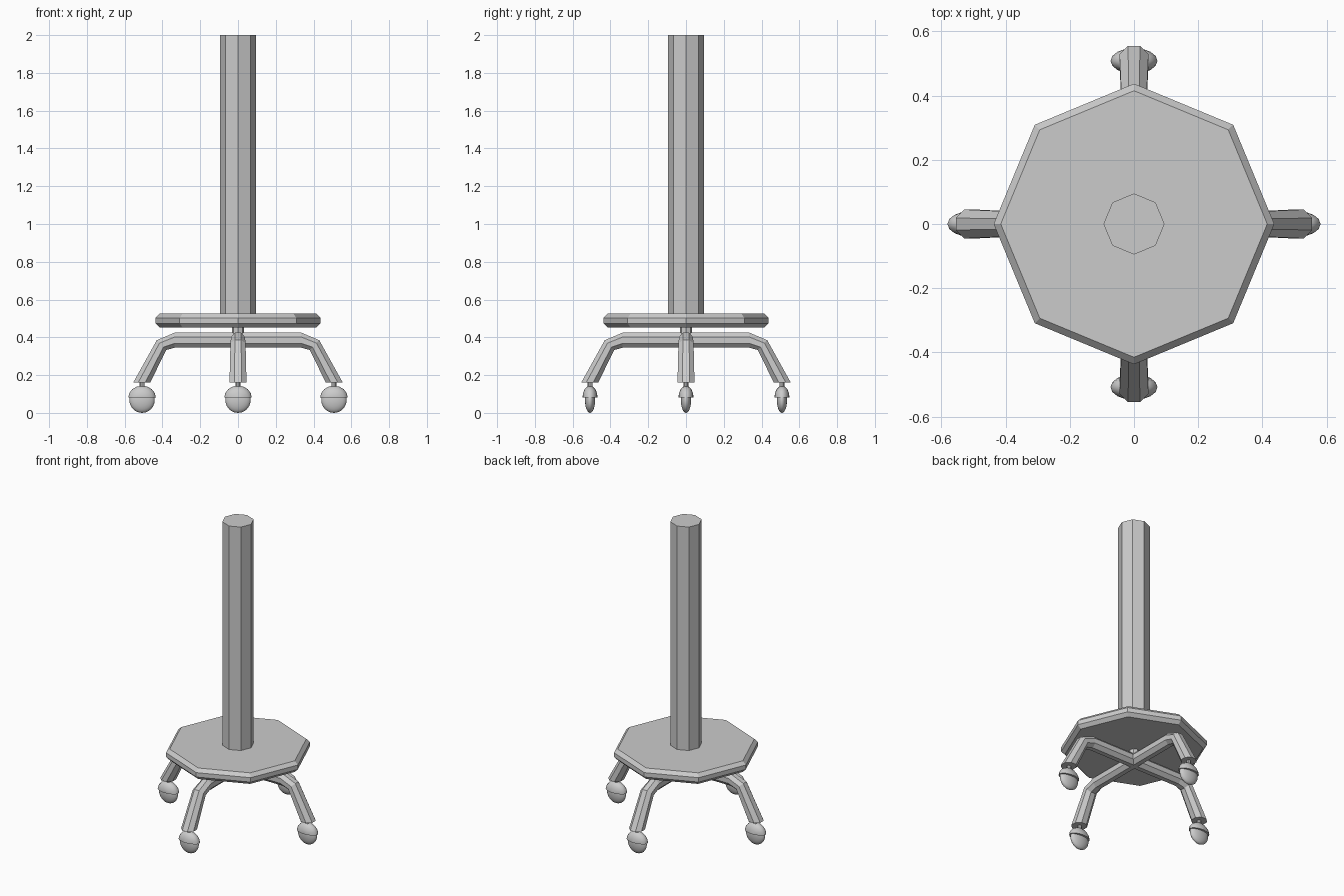
import bpy
import bmesh
from math import cos, sin, pi, radians
from mathutils import Matrix

cube = bpy.data.objects.get("Cube")
if cube:
    bpy.data.objects.remove(cube, do_unlink=True)

# One plain grey for the whole model
grey = bpy.data.materials.new("plain_grey")
grey.use_nodes = True
colour = (0.6, 0.6, 0.6, 1)
grey.diffuse_color = colour
grey.node_tree.nodes["Principled BSDF"].inputs["Base Color"].default_value = colour


def finish(name, bm, smooth=False):
    bmesh.ops.recalc_face_normals(bm, faces=bm.faces[:])
    mesh = bpy.data.meshes.new(name)
    bm.to_mesh(mesh)
    bm.free()
    mesh.materials.append(grey)
    obj = bpy.data.objects.new(name, mesh)
    bpy.context.collection.objects.link(obj)
    if smooth:
        bpy.ops.object.select_all(action="DESELECT")
        obj.select_set(True)
        bpy.context.view_layer.objects.active = obj
        bpy.ops.object.shade_smooth_by_angle(angle=radians(40))
    return obj


def loft(name, rings):
    """Skin a list of equal-sized point rings and cap both ends."""
    bm = bmesh.new()
    loops = [[bm.verts.new(p) for p in ring] for ring in rings]
    n = len(loops[0])
    for a, b in zip(loops, loops[1:]):
        for i in range(n):
            j = (i + 1) % n
            bm.faces.new((a[i], a[j], b[j], b[i]))
    bm.faces.new(loops[0])
    bm.faces.new(loops[-1])
    return finish(name, bm)


def turned(name, profile, sides=8, x=0, y=0):
    """Turn (radius, height) pairs around a vertical axis."""
    angles = [2 * pi * i / sides for i in range(sides)]
    return loft(name, [[(x + r * cos(a), y + r * sin(a), z) for a in angles]
                       for r, z in profile])


# Seat, tall back post and hub
turned("seat", [(0.415, 0.452), (0.437, 0.474), (0.437, 0.503), (0.415, 0.525)])
turned("post", [(0.095, 0.525), (0.095, 2.0)])
turned("hub", [(0.032, 0.39), (0.032, 0.452)])


# Crossed leg bars: octagonal section, given by upper and lower points
def section(upper, lower, width):
    (ux, uz), (lx, lz) = upper, lower
    s = 1 / cos(pi / 8)
    ring = []
    for i in range(8):
        a = pi / 8 + i * pi / 4
        t = 0.5 + 0.5 * s * sin(a)
        ring.append((lx + (ux - lx) * t, width * s * cos(a), lz + (uz - lz) * t))
    return ring


half = [section((0.555, 0.16), (0.465, 0.16), 0.045),
        section((0.43, 0.385), (0.38, 0.333), 0.04),
        section((0.335, 0.425), (0.335, 0.345), 0.037)]
other = [[(-x, y, z) for x, y, z in ring] for ring in reversed(half)]
for name, angle in (("side_legs", 0), ("front_back_legs", pi / 2)):
    bar = loft(name, half + other)
    bar.data.transform(Matrix.Rotation(angle, 4, "Z"))


# Casters, all rolling the same way
def ellipsoid(name, centre, size, segments, rings, half_only=False):
    bm = bmesh.new()
    bmesh.ops.create_uvsphere(bm, u_segments=segments, v_segments=rings, radius=1)
    bmesh.ops.rotate(bm, verts=bm.verts[:], matrix=Matrix.Rotation(pi / 2, 3, "X"))
    if half_only:
        cut = bmesh.ops.bisect_plane(bm, geom=bm.verts[:] + bm.edges[:] + bm.faces[:],
                                     plane_co=(0, 0, 0), plane_no=(0, 0, 1), clear_inner=True)
        rim = [e for e in cut["geom_cut"] if isinstance(e, bmesh.types.BMEdge)]
        bmesh.ops.contextual_create(bm, geom=rim)
    bmesh.ops.scale(bm, verts=bm.verts[:], vec=size)
    bmesh.ops.translate(bm, verts=bm.verts[:], vec=centre)
    return finish(name, bm, smooth=True)


spots = {"left": (0.508, 0), "right": (-0.508, 0), "front": (0, -0.508), "back": (0, 0.508)}
for side, (x, y) in spots.items():
    turned(side + "_caster_stem", [(0.013, 0.13), (0.013, 0.16)], 8, x, y)
    ellipsoid(side + "_caster_wheel", (x, y, 0.068), (0.067, 0.027, 0.068), 24, 12)
    ellipsoid(side + "_caster_fender", (x, y, 0.081), (0.073, 0.04, 0.063), 16, 8, True)
